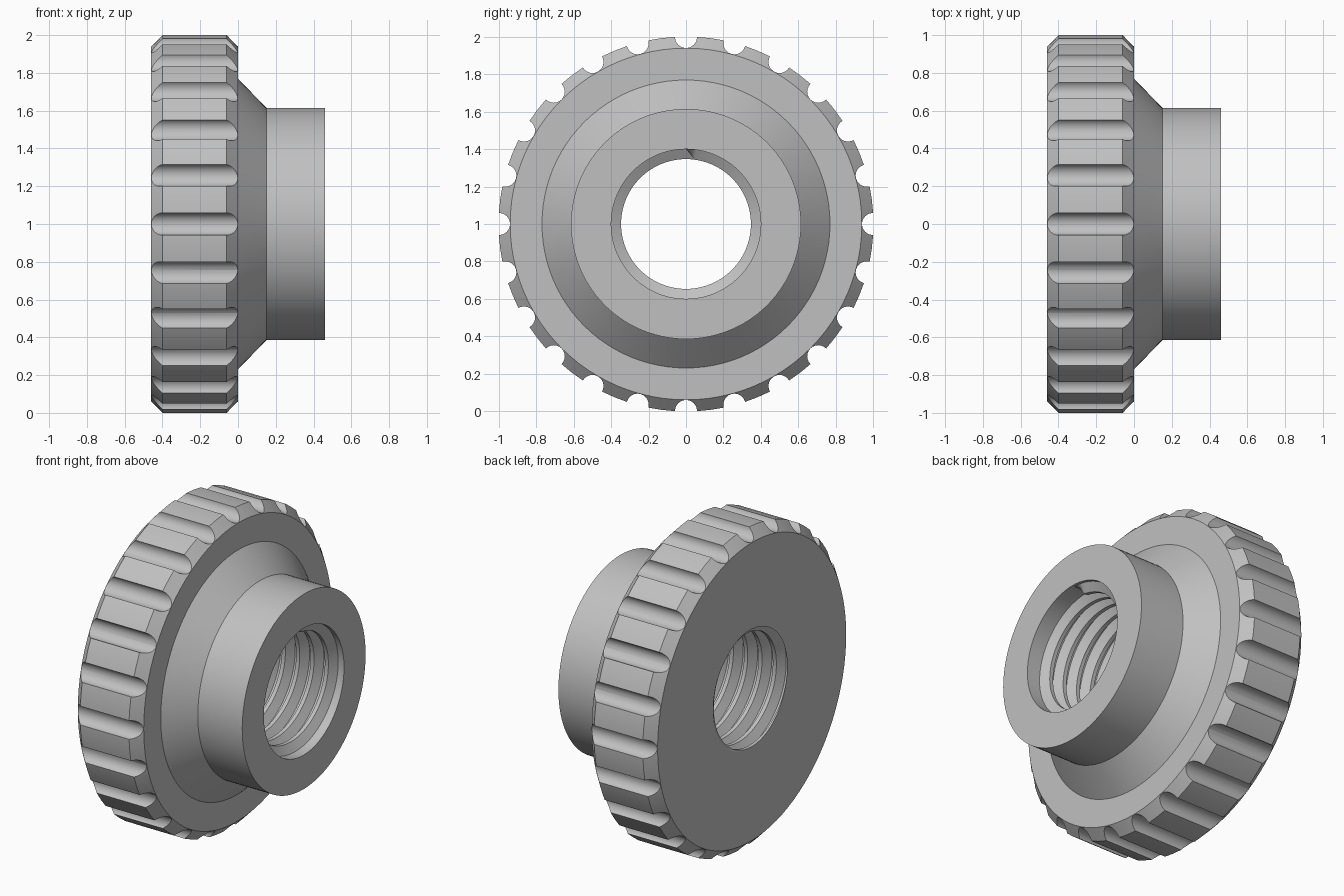
import bpy, bmesh, math
from mathutils import Matrix

cube = bpy.data.objects.get("Cube")
if cube:
    bpy.data.objects.remove(cube, do_unlink=True)

SEGMENTS = 96
HALF = 0.46                   # half length along the axis
ROOT, CREST = 0.40, 0.347     # bore radii
PITCH = 0.10
THREAD_END = 0.40             # crest position where the thread stops
GROOVES = 24

# Outer profile as (x, radius): chamfered rim, cone, boss
OUTER = [(-HALF, 0.94), (-0.4, 1.002), (-0.06, 1.002), (0, 0.94),
         (0, 0.77), (0.15, 0.615), (HALF, 0.615)]


def clamp(v, low=0.0, high=1.0):
    return max(low, min(high, v))


def bore_radius(x, t):
    """Radius of the threaded bore at axial x and turn fraction t."""
    w = (x - THREAD_END) / PITCH - t
    k = round(w)
    height = clamp((0.4375 - abs(w - k)) / 0.3125)
    height *= clamp(-(k + t) / 0.02)
    return ROOT - (ROOT - CREST) * height


def column(t):
    """Closed cross-section at turn fraction t: bore, then outer profile."""
    points = []
    for k in range(2, -12, -1):
        for offset in (0.5625, 0.4375, 0.125, -0.125):
            x = clamp(THREAD_END + PITCH * (k + t + offset), -HALF, HALF)
            points.append((x, bore_radius(x, t)))
    return points + OUTER


def build_body(material):
    bm = bmesh.new()
    verts = {}

    def vert(x, r, t):
        a = 2 * math.pi * t
        co = (x, -r * math.sin(a), 1 + r * math.cos(a))
        key = tuple(round(c * 10000) for c in co)
        if key not in verts:
            verts[key] = bm.verts.new(co)
        return verts[key]

    grid = [[vert(x, r, i / SEGMENTS) for x, r in column(i / SEGMENTS)]
            for i in range(SEGMENTS + 1)]
    for a, b in zip(grid, grid[1:]):
        for j in range(len(a)):
            n = (j + 1) % len(a)
            corners = list(dict.fromkeys((a[j], a[n], b[n], b[j])))
            if len(corners) > 2 and not bm.faces.get(corners):
                bm.faces.new(corners)
    bmesh.ops.recalc_face_normals(bm, faces=bm.faces[:])
    return finish(bm, "thumb_nut", material)


def finish(bm, name, material):
    mesh = bpy.data.meshes.new(name)
    bm.to_mesh(mesh)
    bm.free()
    mesh.materials.append(material)
    obj = bpy.data.objects.new(name, mesh)
    bpy.context.collection.objects.link(obj)
    return obj


def build_groove_cutters(material):
    bm = bmesh.new()
    for i in range(GROOVES):
        a = 2 * math.pi * i / GROOVES
        place = (Matrix.Translation((-0.23, math.sin(a), 1 + math.cos(a)))
                 @ Matrix.Rotation(-a, 4, 'X') @ Matrix.Rotation(math.pi / 2, 4, 'Y'))
        bmesh.ops.create_cone(bm, cap_ends=True, segments=24, radius1=0.059,
                              radius2=0.059, depth=0.7, matrix=place)
    return finish(bm, "groove_cutters", material)


# Plain grey metal
grey = bpy.data.materials.new("grey_metal")
grey.use_nodes = True
grey.diffuse_color = (0.53, 0.53, 0.53, 1)
grey.node_tree.nodes["Principled BSDF"].inputs["Base Color"].default_value = grey.diffuse_color

nut = build_body(grey)
cutters = build_groove_cutters(grey)
cutters.hide_render = True

# Cut the finger grooves around the rim
mod = nut.modifiers.new("grooves", 'BOOLEAN')
mod.operation = 'DIFFERENCE'
mod.solver = 'EXACT'
mod.object = cutters
bpy.ops.object.select_all(action='DESELECT')
nut.select_set(True)
bpy.context.view_layer.objects.active = nut
bpy.ops.object.modifier_apply(modifier=mod.name)
bpy.data.objects.remove(cutters, do_unlink=True)
bpy.ops.object.shade_smooth_by_angle(angle=math.radians(30))
